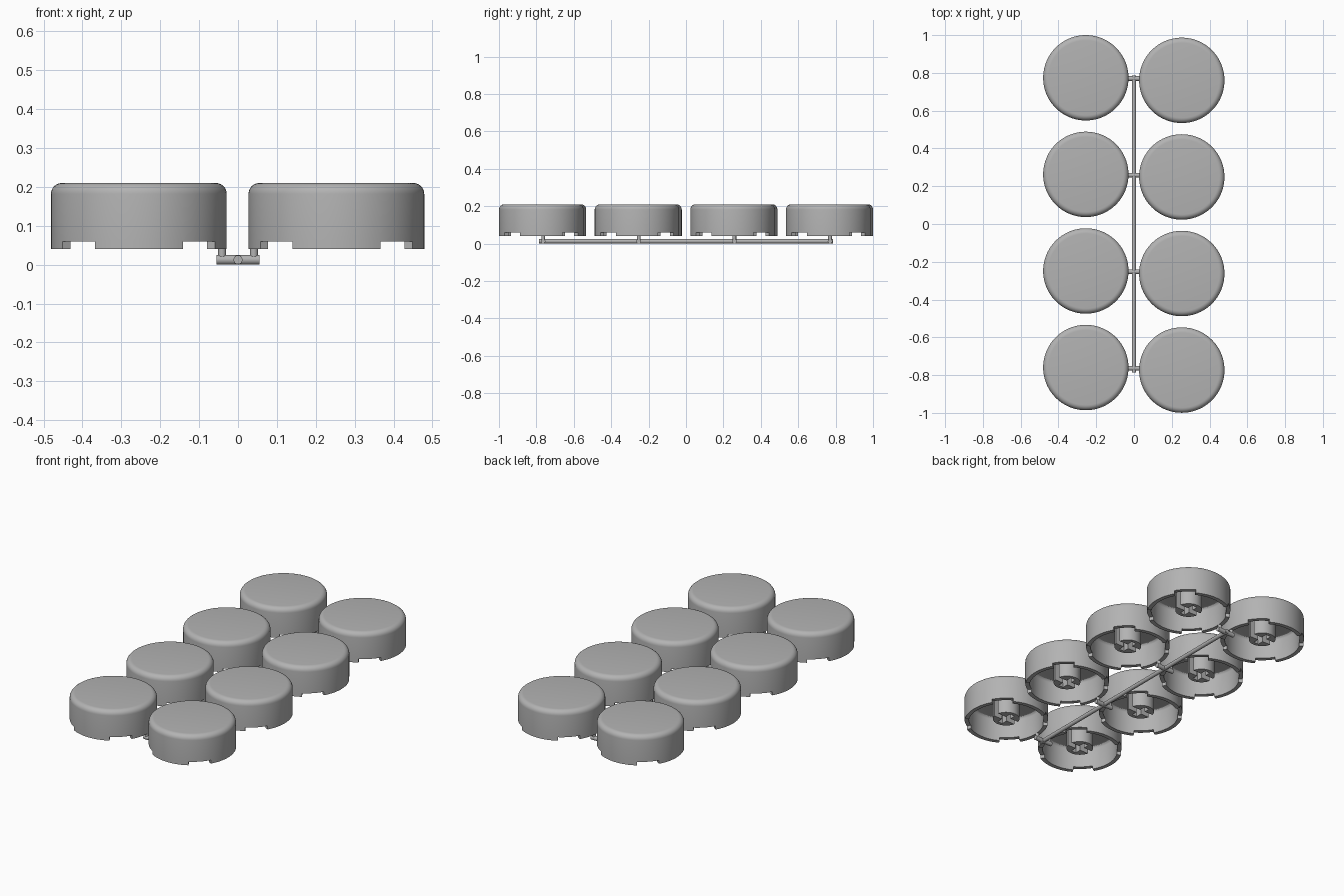
import bpy, bmesh, math
from mathutils import Matrix

if "Cube" in bpy.data.objects:
    bpy.data.objects.remove(bpy.data.objects["Cube"], do_unlink=True)

gray = bpy.data.materials.new("plain_gray")
gray.use_nodes = True
gray.diffuse_color = (0.45, 0.45, 0.45, 1)
gray.node_tree.nodes["Principled BSDF"].inputs["Base Color"].default_value = gray.diffuse_color

RADIUS, INNER = 0.226, 0.203
BOTTOM, NOTCH_TOP, CEILING, TOP = 0.04, 0.06, 0.18, 0.21
SEGMENTS = 96
PITCH = 0.5113


def finish(name, bm):
    """Turn a bmesh into a smooth-by-angle object."""
    bmesh.ops.recalc_face_normals(bm, faces=bm.faces)
    mesh = bpy.data.meshes.new(name)
    bm.to_mesh(mesh)
    bm.free()
    mesh.materials.append(gray)
    obj = bpy.data.objects.new(name, mesh)
    bpy.context.collection.objects.link(obj)
    bpy.ops.object.select_all(action="DESELECT")
    obj.select_set(True)
    bpy.context.view_layer.objects.active = obj
    bpy.ops.object.shade_smooth_by_angle(angle=math.radians(30))
    return obj


def fillet(radius, top, size, steps=6):
    """Quarter round from the flat top down to the wall."""
    angles = [math.pi / 2 * i / steps for i in range(steps + 1)]
    return [(radius - size + size * math.sin(a), top - size + size * math.cos(a))
            for a in angles]


def make_cap():
    """Hollow round cap with four notches in its rim."""
    outer = fillet(RADIUS, TOP, 0.028)
    inner = fillet(INNER, CEILING, 0.015, 3)[::-1]
    rim = [(RADIUS, NOTCH_TOP), (RADIUS, BOTTOM), (INNER, BOTTOM), (INNER, NOTCH_TOP)]
    profile = outer + rim + inner
    first = len(outer)
    bm = bmesh.new()
    rings = []
    for s in range(SEGMENTS):
        a = 2 * math.pi * s / SEGMENTS
        rings.append([bm.verts.new((r * math.cos(a), r * math.sin(a), z))
                      for r, z in profile])

    def notched(s):
        return 30 <= ((s + 0.5) * 360 / SEGMENTS) % 90 <= 60

    for s in range(SEGMENTS):
        a, b = rings[s], rings[(s + 1) % SEGMENTS]
        for j in range(len(profile) - 1):
            if not (notched(s) and first <= j < first + 3):
                bm.faces.new((a[j], a[j + 1], b[j + 1], b[j]))
        if notched(s):
            bm.faces.new((a[first], a[first + 3], b[first + 3], b[first]))
        if notched(s) != notched(s - 1):
            bm.faces.new(a[first:first + 4])
    bm.faces.new([r[0] for r in rings])
    bm.faces.new([r[-1] for r in rings])
    bmesh.ops.delete(bm, geom=[v for v in bm.verts if not v.link_faces], context="VERTS")
    return finish("cap", bm)


def make_stem(radius=0.072, slot=0.016, arm=0.052, bottom=0.06):
    """Round stem split by a cross-shaped slot."""
    bm = bmesh.new()
    start = math.asin(slot / radius)
    for side in (1, -1):
        angles = [start + (math.pi - 2 * start) * i / 20 for i in range(21)]
        outline = [(radius * math.cos(a), radius * math.sin(a)) for a in angles]
        outline += [(-slot, slot), (-slot, arm), (slot, arm), (slot, slot)]
        face = bm.faces.new([bm.verts.new((x, side * y, bottom)) for x, y in outline])
        lift = bmesh.ops.extrude_face_region(bm, geom=[face], use_keep_orig=True)
        for v in lift["geom"]:
            if isinstance(v, bmesh.types.BMVert):
                v.co.z = CEILING + 0.005
    return finish("stem", bm)


def make_rod(name, location, radius, length, axis):
    """Thin round rod along one axis."""
    bm = bmesh.new()
    turn = {"X": Matrix.Rotation(math.pi / 2, 4, "Y"),
            "Y": Matrix.Rotation(math.pi / 2, 4, "X"),
            "Z": Matrix.Identity(4)}[axis]
    bmesh.ops.create_cone(bm, cap_ends=True, segments=20, radius1=radius,
                          radius2=radius, depth=length,
                          matrix=Matrix.Translation(location) @ turn)
    return finish(name, bm)


# Two columns of four caps, the right and left columns slightly staggered
templates = (make_cap(), make_stem())
for x, y_start, side in ((-0.255, 0.774, "right"), (0.253, 0.7605, "left")):
    for row in range(4):
        for part in templates:
            copy = part.copy()
            copy.name = f"{side}_{part.name}_{row + 1}"
            copy.location = (x, y_start - row * PITCH, 0)
            bpy.context.collection.objects.link(copy)
for part in templates:
    bpy.data.objects.remove(part, do_unlink=True)

# Connecting frame: long spine, cross bars, and short posts into the rims
make_rod("spine", (0, 0, 0.0125), 0.0115, 1.57, "Y")
for row in range(4):
    y = 0.77 - row * PITCH
    make_rod(f"cross_bar_{row + 1}", (0, y, 0.0125), 0.0125, 0.11, "X")
    for side, name in ((-1, "right"), (1, "left")):
        make_rod(f"{name}_post_{row + 1}", (side * 0.041, y, 0.03), 0.01, 0.035, "Z")
